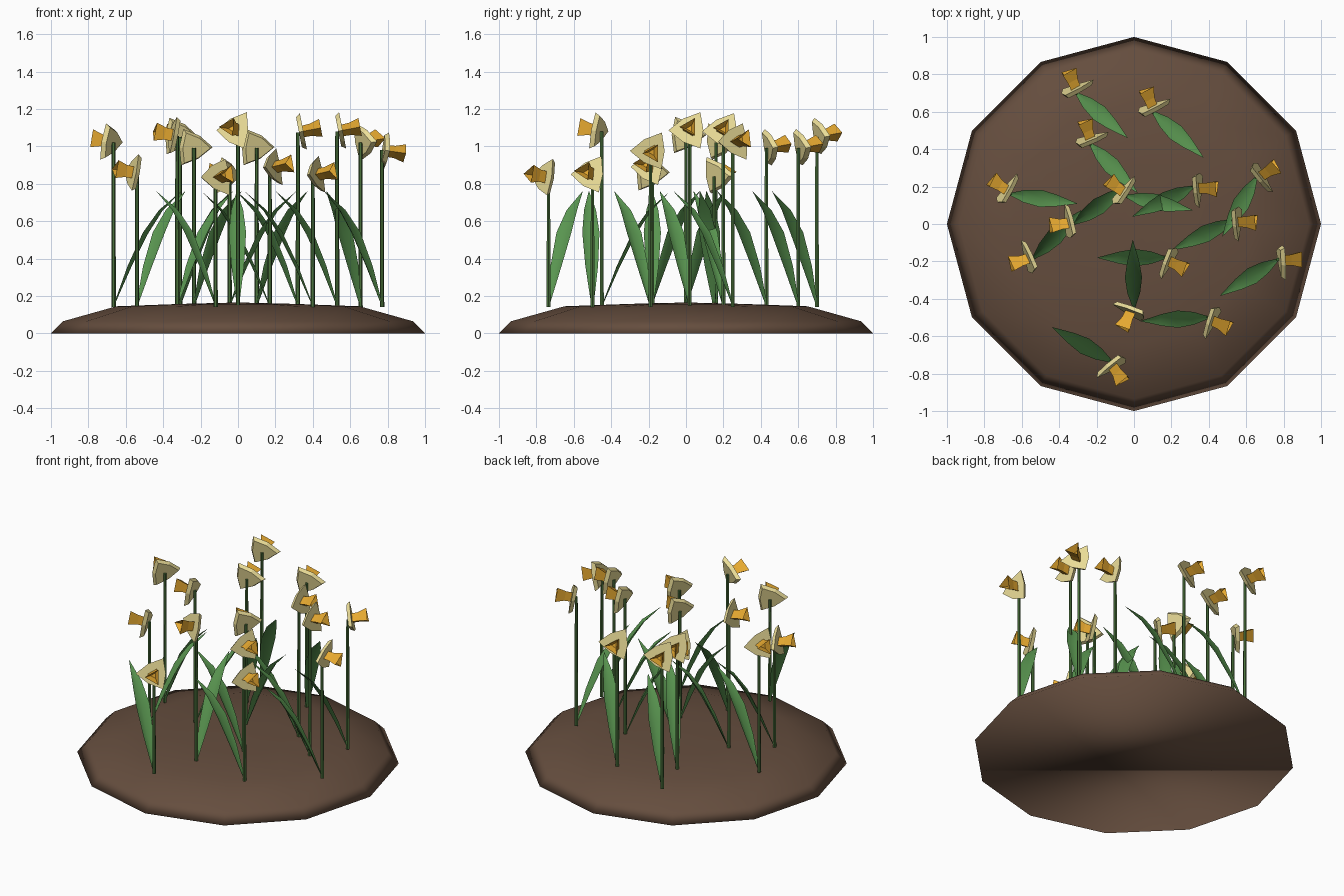
import bpy, math
from mathutils import Matrix, Vector

if "Cube" in bpy.data.objects:
    bpy.data.objects.remove(bpy.data.objects["Cube"])


def material(name, rgb):
    m = bpy.data.materials.new(name)
    m.diffuse_color = (*rgb, 1)
    m.use_nodes = True
    m.node_tree.nodes["Principled BSDF"].inputs["Base Color"].default_value = m.diffuse_color
    return m


SOIL = material("soil", (0.13, 0.075, 0.048))
STEM = material("stem_green", (0.07, 0.17, 0.045))
LEAF = material("leaf_green", (0.10, 0.30, 0.08))
PALE = material("pale_yellow", (0.85, 0.74, 0.32))
GOLD = material("gold", (0.80, 0.40, 0.03))


def make(name, verts, faces, mat, matrix=None, smooth=False):
    me = bpy.data.meshes.new(name)
    me.from_pydata([tuple(v) for v in verts], [], faces)
    me.materials.append(mat)
    for p in me.polygons:
        p.use_smooth = smooth
    ob = bpy.data.objects.new(name, me)
    bpy.context.collection.objects.link(ob)
    if matrix:
        ob.matrix_world = matrix
    return ob


def lathe(name, profile, n, mat, matrix=None, pinch=1.0, smooth=False):
    """Rings of (radius, z), capped both ends; pinch scales every other corner."""
    verts, faces = [], []
    for r, z in profile:
        for i in range(n):
            a = 2 * math.pi * i / n
            k = r * (pinch if i % 2 else 1)
            verts.append((k * math.cos(a), k * math.sin(a), z))
    for j in range(len(profile) - 1):
        for i in range(n):
            k = (i + 1) % n
            faces.append((j * n + i, j * n + k, j * n + n + k, j * n + n + i))
    faces.append(tuple(range(n))[::-1])
    last = (len(profile) - 1) * n
    faces.append(tuple(last + i for i in range(n)))
    return make(name, verts, faces, mat, matrix, smooth)


# Soil mound with a flat base
lathe("soil_mound", [(1, 0), (0.935, 0.065), (0.65, 0.145), (0.3, 0.158), (0.02, 0.165)],
      12, SOIL, smooth=True)

# Leaf spine: outward distance, height, half width, fold depth
SPINE = [(0.0, 0.15, 0.006, 0.003), (0.08, 0.36, 0.034, 0.014),
         (0.165, 0.54, 0.046, 0.018), (0.25, 0.66, 0.032, 0.012),
         (0.365, 0.76, 0.001, 0.0)]


def leaf(x, y, angle):
    verts, faces = [], []
    for d, z, w, fold in SPINE:
        verts += [(d, w, z), (d + fold, 0, z - fold * 0.6), (d, -w, z)]
    for j in range(len(SPINE) - 1):
        for i in (0, 1):
            a = 3 * j + i
            faces.append((a, a + 1, a + 4, a + 3))
    mat = Matrix.Translation((x, y, 0)) @ Matrix.Rotation(angle, 4, 'Z')
    make("leaf", verts, faces, LEAF, mat, smooth=True)


def flower(x, y, z, face, pitch=11):
    a, p = math.radians(face), math.radians(pitch)
    f = Vector((math.cos(a) * math.cos(p), math.sin(a) * math.cos(p), math.sin(p)))
    right = Vector((math.sin(a), -math.cos(a), 0))
    down = f.cross(right)
    c = Vector((x, y, z)) + f * 0.02
    mat = Matrix((right, down, f)).transposed().to_4x4()
    mat.translation = c
    # Stem
    lathe("stem", [(0.012, 0.14), (0.010, z)], 6, STEM,
          Matrix.Translation((x, y, 0)), smooth=False)
    # Petals: a rounded triangular plate
    lathe("petals", [(0.095, -0.014), (0.114, 0.010)], 6, PALE, mat, pinch=0.64)
    # Trumpet: flared three-sided cup
    lathe("trumpet", [(0.036, 0.0), (0.038, 0.05), (0.056, 0.105), (0.02, 0.06)],
          3, GOLD, mat)
    leaf(x, y, math.radians(face + 206))


# Stem x, stem y, head height, facing angle
for spec in [(-0.31, 0.70, 1.05, 113), (0.10, 0.60, 0.99, 112),
             (-0.235, 0.43, 0.99, 108), (-0.045, 0.15, 0.84, 142),
             (0.32, 0.20, 1.075, 0), (0.655, 0.25, 1.02, 34),
             (0.53, 0.02, 1.08, 0), (-0.665, 0.16, 1.02, 146),
             (-0.325, 0.0, 1.055, 189), (-0.54, -0.185, 0.855, 199),
             (0.17, -0.18, 0.885, -26), (0.77, -0.19, 0.98, 6, -8),
             (0.0, -0.45, 1.08, -115), (0.40, -0.50, 0.845, -23),
             (-0.12, -0.735, 0.83, -56)]:
    flower(*spec)
